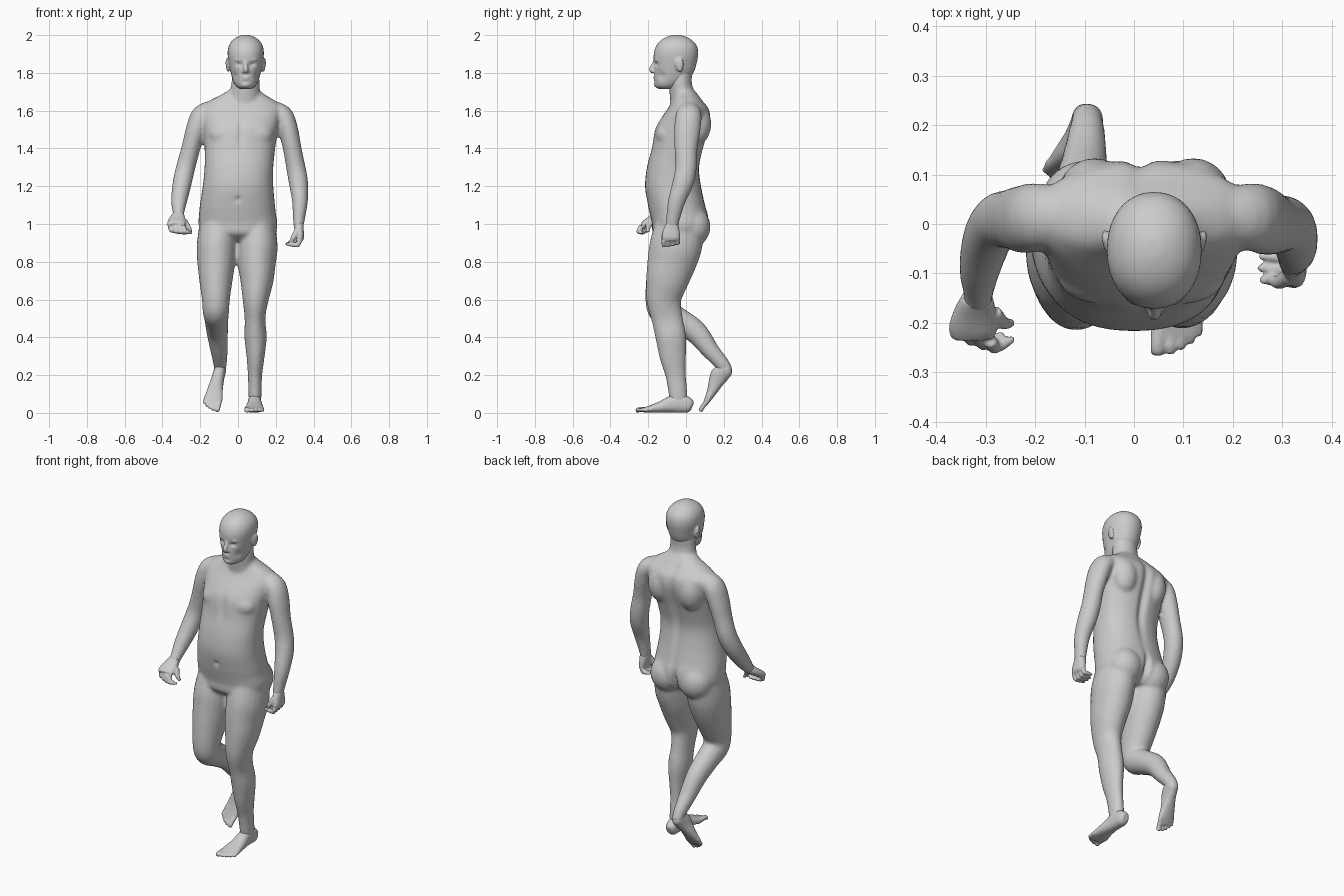
import bpy, bmesh, math
from mathutils import Vector, Matrix

X = Vector((1, 0, 0))


def tube(bm, rings, flat=False, power=2.0, sides=22, steps=4, mat=Matrix()):
    """Closed loft through rings (x, y, z, half width, half depth), eased between rings."""
    pts = [Vector(r) for r in rings]
    fine = []
    for i in range(len(pts) - 1):
        a, b, c, d = pts[max(i - 1, 0)], pts[i], pts[i + 1], pts[min(i + 2, len(pts) - 1)]
        for k in range(steps):
            t = k / steps
            fine.append(0.5 * (2 * b + (c - a) * t + (2 * a - 5 * b + 4 * c - d) * t * t
                               + (3 * b - a - 3 * c + d) * t ** 3))
    fine.append(pts[-1])
    loops = []
    for i, p in enumerate(fine):
        q, r = fine[max(i - 1, 0)], fine[min(i + 1, len(fine) - 1)]
        axis = Vector((0, 0, 1)) if flat else (Vector(r[:3]) - Vector(q[:3])).normalized()
        u = (X - axis * X.dot(axis)).normalized()
        v = axis.cross(u)
        loop = []
        for k in range(sides):
            a = 2 * math.pi * k / sides
            c, s = math.cos(a), math.sin(a)
            c = math.copysign(abs(c) ** (2 / power), c) * max(p[3], 0.001)
            s = math.copysign(abs(s) ** (2 / power), s) * max(p[4], 0.001)
            loop.append(bm.verts.new(mat @ (Vector(p[:3]) + u * c + v * s)))
        loops.append(loop)
    for a, b in zip(loops, loops[1:]):
        for k in range(sides):
            n = (k + 1) % sides
            bm.faces.new((a[k], a[n], b[n], b[k]))
    bm.faces.new(loops[0][::-1])
    bm.faces.new(loops[-1])


def ball(bm, loc, size, tilt=0.0):
    m = Matrix.Translation(loc) @ Matrix.Rotation(tilt, 4, 'X') @ Matrix.Diagonal((*size, 1))
    bmesh.ops.create_uvsphere(bm, u_segments=20, v_segments=12, radius=1, matrix=m)


def skin(name, bm, voxel, relax, dents=()):
    """Fuse overlapping forms into one skin, relax it, then press in soft dents."""
    bmesh.ops.recalc_face_normals(bm, faces=bm.faces)
    me = bpy.data.meshes.new(name)
    bm.to_mesh(me)
    bm.free()
    ob = bpy.data.objects.new(name, me)
    bpy.context.collection.objects.link(ob)
    rm = ob.modifiers.new("fuse", 'REMESH')
    rm.mode = 'VOXEL'
    rm.voxel_size = voxel
    sm = ob.modifiers.new("relax", 'SMOOTH')
    sm.factor = 0.5
    sm.iterations = relax
    dg = bpy.context.evaluated_depsgraph_get()
    new = bpy.data.meshes.new_from_object(ob.evaluated_get(dg))
    ob.modifiers.clear()
    ob.data = new
    for loc, rad, push in dents:
        for v in new.vertices:
            d = sum(((v.co[i] - loc[i]) / rad[i]) ** 2 for i in range(3))
            if d < 6:
                v.co += Vector(push) * math.exp(-d)
    new.polygons.foreach_set("use_smooth", [True] * len(new.polygons))
    return ob


# Body: trunk, neck
bm = bmesh.new()
tube(bm, [(0, -.035, .91, .13, .09), (0, -.035, .95, .195, .14), (0, -.03, 1.0, .209, .150),
          (-.003, -.037, 1.05, .204, .154), (-.003, -.050, 1.1, .199, .152),
          (0, -.068, 1.2, .187, .149), (.005, -.068, 1.3, .182, .139),
          (.01, -.045, 1.4, .187, .137), (.015, -.022, 1.5, .197, .143),
          (.018, -.001, 1.56, .208, .131), (.02, .012, 1.61, .215, .109),
          (.022, .008, 1.65, .178, .082), (.027, .0, 1.685, .115, .064),
          (.032, -.012, 1.71, .08, .055)], flat=True, power=2.3, sides=32)
tube(bm, [(.03, 0, 1.6, .09, .08), (.036, -.02, 1.69, .080, .067),
          (.04, -.03, 1.75, .075, .061), (.04, -.025, 1.81, .07, .06)], flat=True)

# Chest and buttock volumes
for s in (-1, 1):
    ball(bm, (.015 + s * .085, -.105, 1.475), (.085, .056, .065), -.3)
    ball(bm, (s * .095, .035, .985), (.098, .095, .105))
    ball(bm, (.02 + s * .1, .06, 1.53), (.075, .074, .11))

# Standing leg and trailing leg
tube(bm, [(.1, -.035, .97, .10, .135), (.104, -.055, .88, .106, .139), (.1, -.075, .8, .101, .131),
          (.1, -.1, .7, .088, .113), (.093, -.117, .6, .069, .093), (.09, -.1, .5, .055, .083),
          (.093, -.08, .4, .059, .081), (.093, -.07, .3, .048, .071), (.09, -.055, .2, .038, .055),
          (.09, -.042, .1, .035, .050), (.09, -.04, .04, .03, .045)])
tube(bm, [(-.108, -.035, .97, .10, .135), (-.113, -.055, .88, .106, .139),
          (-.115, -.075, .8, .101, .129), (-.117, -.105, .7, .088, .109),
          (-.117, -.130, .6, .074, .086), (-.117, -.118, .54, .070, .079),
          (-.114, -.05, .495, .063, .069), (-.11, .05, .43, .057, .062),
          (-.1, .13, .33, .046, .047), (-.095, .195, .255, .035, .038),
          (-.096, .22, .21, .03, .032)])

# Arms: one hanging, one swung forward
tube(bm, [(.17, .02, 1.605, .05, .055), (.235, .015, 1.575, .055, .068), (.265, .007, 1.5, .053, .07),
          (.287, 0, 1.4, .049, .061), (.306, 0, 1.3, .051, .057), (.32, -.015, 1.22, .051, .056),
          (.328, -.05, 1.12, .042, .046), (.322, -.07, 1.02, .031, .036),
          (.32, -.076, .98, .026, .036)])
tube(bm, [(-.13, .02, 1.605, .05, .055), (-.192, .015, 1.575, .055, .068),
          (-.222, .01, 1.5, .054, .07), (-.250, .01, 1.4, .050, .061), (-.277, .005, 1.3, .051, .056),
          (-.297, -.03, 1.21, .050, .053), (-.312, -.09, 1.12, .042, .044),
          (-.315, -.14, 1.06, .031, .032), (-.317, -.165, 1.035, .03, .026)])

# Spine groove, navel, breastbone
skin("body", bm, .010, 5, [
    ((.012, .12, 1.42), (.022, .12, .22), (0, -.022, 0)),
    ((0, .12, .97), (.016, .09, .08), (0, -.03, 0)),
    ((0, -.215, 1.13), (.012, .05, .014), (0, .012, 0)),
    ((.015, -.16, 1.47), (.018, .06, .07), (0, .010, 0))])

# Head with brow, nose, lips, chin, ears
bm = bmesh.new()
hx = .041
tube(bm, [(hx, -.100, 1.715, .028, .045), (hx, -.095, 1.728, .05, .066), (hx, -.080, 1.755, .066, .086),
          (hx, -.064, 1.80, .079, .104), (hx, -.057, 1.85, .089, .113), (hx, -.053, 1.9, .096, .118),
          (hx, -.050, 1.94, .091, .109), (hx, -.050, 1.97, .073, .086), (hx, -.050, 1.99, .046, .054),
          (hx, -.050, 2.001, .016, .018)], flat=True, power=2.15, sides=32)
tube(bm, [(hx, -.155, 1.875, .009, .01), (hx, -.170, 1.845, .010, .012),
          (hx, -.181, 1.818, .014, .015), (hx, -.172, 1.803, .012, .010)])
ball(bm, (hx, -.148, 1.738), (.028, .022, .018))
for z, w in ((1.778, .024), (1.767, .021)):
    ball(bm, (hx, -.160, z), (w, .013, .006))
for s in (-1, 1):
    ball(bm, (hx + s * .033, -.148, 1.869), (.027, .018, .009))
    ball(bm, (hx + s * .013, -.168, 1.807), (.009, .010, .008))
    ball(bm, (hx + s * .093, -.036, 1.842), (.011, .021, .039), .2)
    ball(bm, (hx + s * .101, -.026, 1.852), (.006, .014, .026), .2)
skin("head", bm, .006, 3, [
    d for s in (-1, 1) for d in (
        ((hx + s * .034, -.160, 1.846), (.017, .03, .011), (0, .012, 0)),
        ((hx + s * .058, -.130, 1.785), (.018, .03, .022), (-s * .004, .006, 0)))])
bm = bmesh.new()
for s in (-1, 1):
    ball(bm, (hx + s * .034, -.139, 1.846), (.013, .012, .010))
skin("eyes", bm, .004, 1)


# Feet: heel at the local origin, toes toward -y, side gives the outer edge
def foot(name, side, mat):
    bm = bmesh.new()
    tube(bm, [(0, .0, .034, .018, .022), (0, -.018, .040, .032, .040), (0, -.07, .052, .035, .052),
              (0, -.11, .046, .037, .045), (0, -.165, .032, .044, .031), (side * -.003, -.22, .021, .052, .020),
              (side * -.003, -.262, .015, .046, .012)], power=2.3, mat=mat)
    for x, tip, r in ((-.040, -.300, .015), (-.014, -.298, .0105), (.007, -.289, .010),
                      (.026, -.277, .0095), (.043, -.261, .009)):
        tube(bm, [(side * x, -.215, .018, r, r), (side * x, tip + .025, .018, r, r * .9),
                  (side * x, tip + .007, .0125, r, r * .85), (side * x, tip, .011, r * .6, r * .5)],
             sides=10, mat=mat)
    skin(name, bm, .005, 2)


foot("standing_foot", 1, Matrix.Translation((.088, .034, .0)))
fy = Vector((.057, .165, .208)).normalized()
fz = Vector((.05, -.77, .64))
fz = (fz - fy * fz.dot(fy)).normalized()
rot = Matrix((fy.cross(fz), fy, fz)).transposed().to_4x4()
foot("trailing_foot", -1, Matrix.Translation((-.09, .258, .222)) @ rot @ Matrix.Scale(.93, 4))


# Hands: palm, then four curled fingers spread along a knuckle line, then a thumb
def hand(name, palm, first, last, bend, tip, thumb):
    bm = bmesh.new()
    tube(bm, palm, power=2.4)
    first, last = Vector(first), Vector(last)
    for i in range(4):
        k = first.lerp(last, i / 3)
        size = (.95, 1.0, .95, .8)[i]
        b = k + Vector(bend) * size
        e = b + Vector(tip) * size
        for p, q, r0, r1 in ((k, b, .0135, .012), (b, e, .012, .008)):
            tube(bm, [(*p, r0, r0), (*p.lerp(q, .5), r0, r0), (*q, r1, r1)], sides=10)
            ball(bm, q, (r1, r1, r1))
    tube(bm, [(*p, r, r) for p, r in zip(thumb, (.018, .014, .008))], sides=10)
    skin(name, bm, .005, 2)


hand("hanging_hand",
     [(.321, -.072, 1.0, .026, .033), (.324, -.077, .965, .024, .044),
      (.328, -.080, .93, .022, .049), (.326, -.080, .912, .016, .043)],
     (.328, -.117, .915), (.326, -.045, .922), (-.012, 0, -.028), (-.058, .004, .004),
     [(.315, -.105, .965), (.292, -.118, .925), (.272, -.108, .888)])
hand("forward_hand",
     [(-.316, -.148, 1.05, .031, .026), (-.321, -.178, 1.025, .043, .024),
      (-.326, -.212, 1.003, .049, .021), (-.326, -.230, .992, .043, .016)],
     (-.290, -.236, .990), (-.360, -.212, .992), (.008, -.016, -.032), (.036, .018, -.006),
     [(-.285, -.180, 1.015), (-.265, -.200, .985), (-.246, -.200, .958)])
